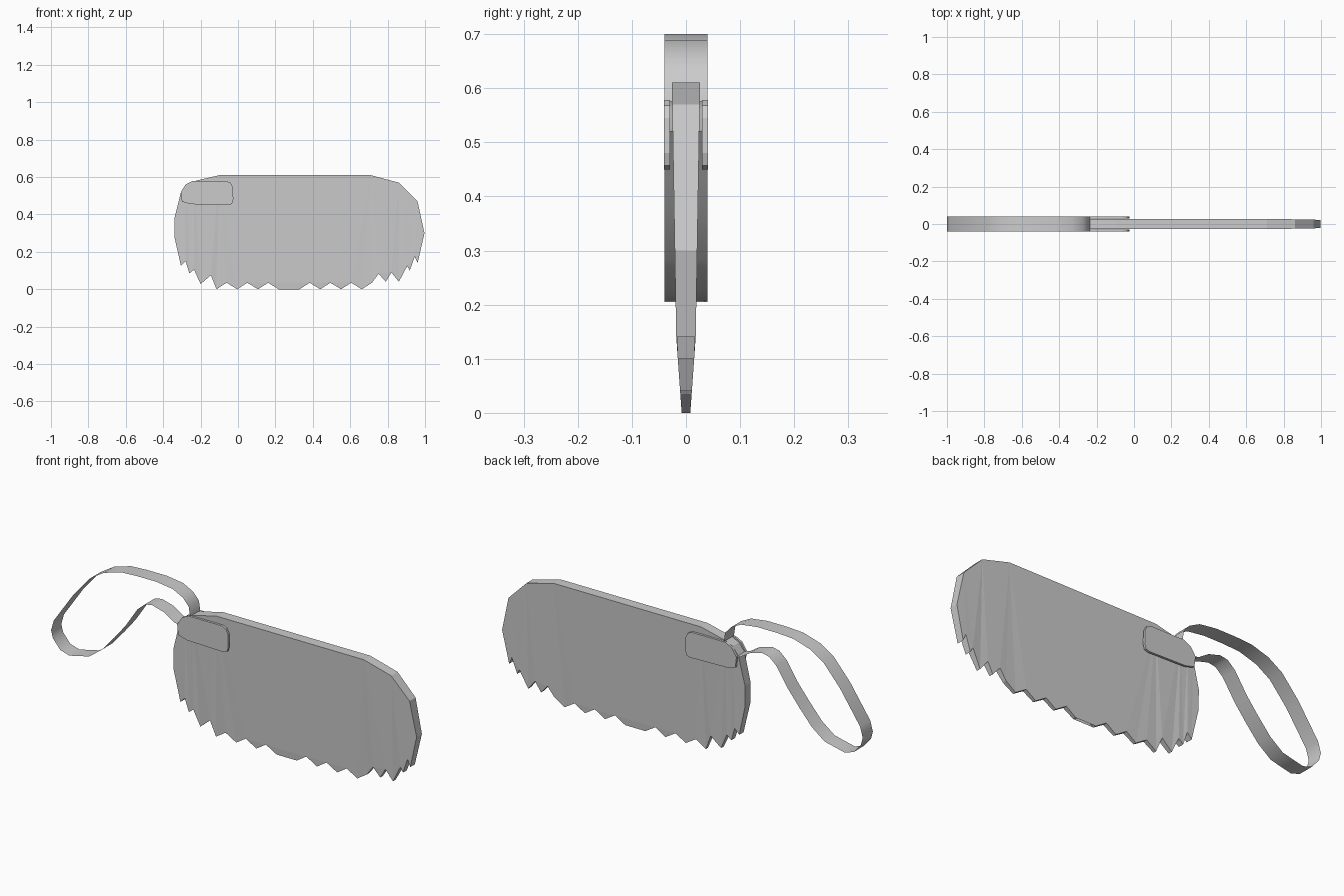
import bpy, bmesh, math

cube = bpy.data.objects.get("Cube")
if cube:
    bpy.data.objects.remove(cube, do_unlink=True)

GREY = (0.6, 0.6, 0.6, 1)
mat = bpy.data.materials.new("plain grey")
mat.use_nodes = True
mat.diffuse_color = GREY
mat.node_tree.nodes["Principled BSDF"].inputs["Base Color"].default_value = GREY


def finish(name, bm):
    mesh = bpy.data.meshes.new(name)
    bm.to_mesh(mesh)
    bm.free()
    obj = bpy.data.objects.new(name, mesh)
    mesh.materials.append(mat)
    bpy.context.collection.objects.link(obj)
    return obj


def slab(name, outline, front, back):
    """Close an x-z outline between two depth functions of z."""
    bm = bmesh.new()
    a = [bm.verts.new((x, front(z), z)) for x, z in outline]
    b = [bm.verts.new((x, back(z), z)) for x, z in outline]
    n = len(outline)
    caps = [bm.faces.new(a), bm.faces.new(b[::-1])]
    for i in range(n):
        j = (i + 1) % n
        bm.faces.new((a[i], b[i], b[j], a[j]))
    bmesh.ops.triangulate(bm, faces=caps)
    bmesh.ops.recalc_face_normals(bm, faces=bm.faces)
    return finish(name, bm)


# Blade: rounded back, side teeth at both ends, even teeth along the bottom
back_edge = [(-.34, .28), (-.34, .38), (-.305, .52), (-.275, .56), (-.235, .578),
             (-.10, .61), (.71, .61), (.86, .57), (.96, .47), (.997, .30)]
right_teeth = [(.96, .14), (.945, .175), (.918, .10), (.905, .125), (.86, .04),
               (.82, .09), (.79, .04), (.752, .083)]
bottom = []
for i in range(8):
    x = .662 - i * .111
    bottom += [(x + .054, .035), (x, 0)]
left_teeth = [(-.145, .075), (-.20, .028), (-.235, .105), (-.26, .085),
              (-.28, .15), (-.305, .125)]


def half(z):
    # Half thickness: thin at the tooth tips, thickest along the back
    if z < .14:
        return .008 + .010 * z / .14
    return .018 + .008 * (z - .14) / .47


slab("saw_blade", back_edge + right_teeth + bottom + left_teeth,
     lambda z: -half(z), half)

# Clasp plates on both sides of the blade
clasp = [(-.245, .578), (-.06, .578), (-.038, .568), (-.027, .545), (-.025, .48),
         (-.032, .457), (-.05, .45), (-.25, .455), (-.30, .468), (-.306, .52),
         (-.28, .56)]
for name, side in (("front_clasp", -1), ("back_clasp", 1)):
    slab(name, clasp, lambda z: side * .03, lambda z: side * .041)

# Wrist strap: a flat ribbon swept along a loop
loop = [(-.30, .52), (-.325, .525), (-.38, .56), (-.445, .578), (-.485, .57),
        (-.525, .535), (-.59, .437), (-.65, .363), (-.72, .283), (-.79, .23),
        (-.90, .205), (-.95, .22), (-.99, .267), (-1.0, .305), (-.985, .357),
        (-.875, .517), (-.785, .62), (-.71, .667), (-.617, .695), (-.527, .70),
        (-.42, .70), (-.33, .688), (-.275, .66), (-.243, .624), (-.235, .575)]
bm = bmesh.new()
rows = [[bm.verts.new((x, y, z)) for y in (-.04, .04)] for x, z in loop]
for p, q in zip(rows, rows[1:]):
    bm.faces.new((p[0], p[1], q[1], q[0]))
strap = finish("wrist_strap", bm)
for obj in bpy.context.selected_objects:
    obj.select_set(False)
strap.select_set(True)
bpy.context.view_layer.objects.active = strap
bpy.ops.object.shade_smooth_by_angle(angle=math.radians(60))
